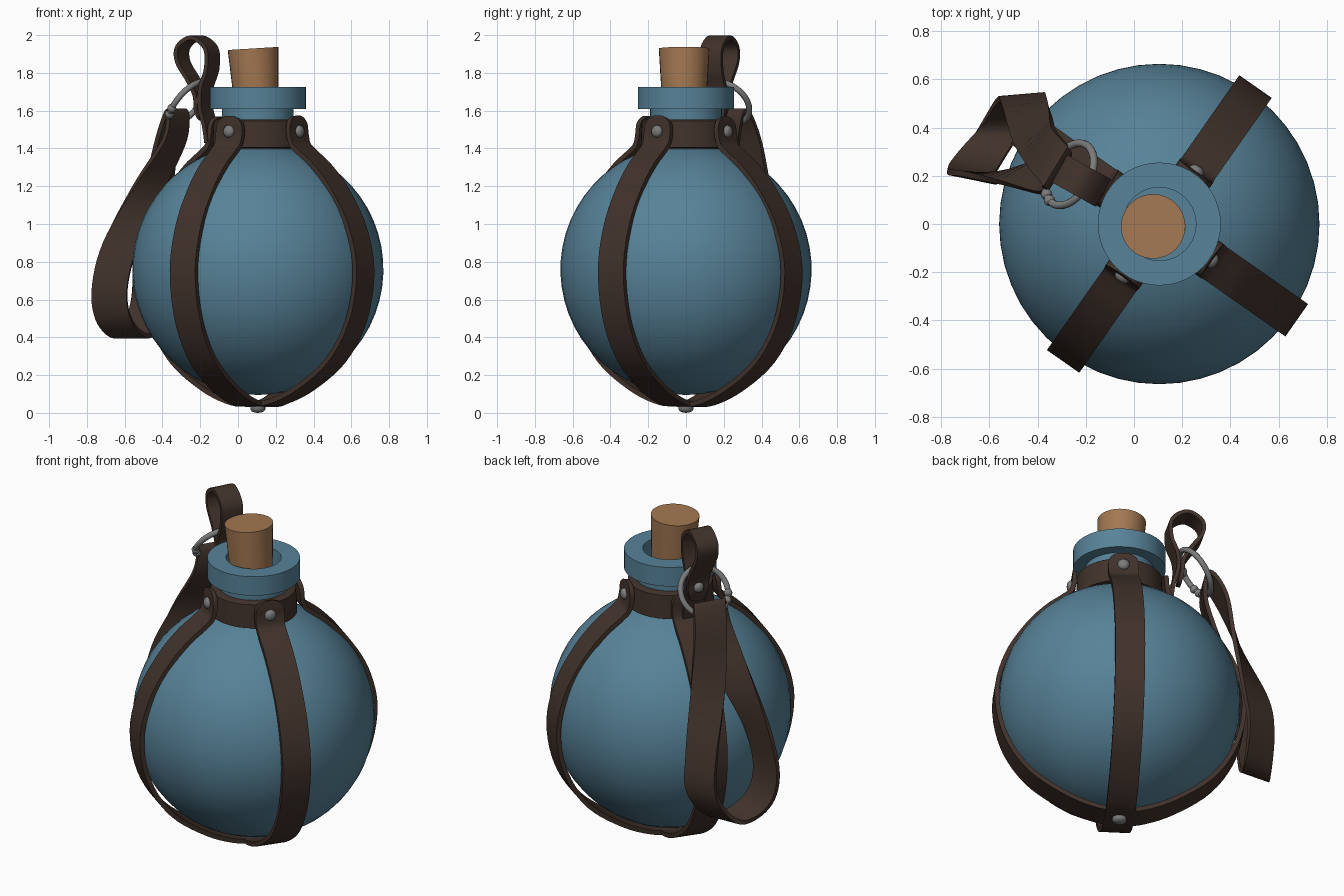
import bpy, bmesh, math
from mathutils import Vector, Matrix

if "Cube" in bpy.data.objects:
    bpy.data.objects.remove(bpy.data.objects["Cube"])

CX = 0.105  # axis of the bottle


def material(name, rgb):
    m = bpy.data.materials.new(name)
    m.diffuse_color = (*rgb, 1)
    m.use_nodes = True
    m.node_tree.nodes["Principled BSDF"].inputs["Base Color"].default_value = m.diffuse_color
    return m


BLUE = material("blue_glaze", (0.095, 0.225, 0.315))
LEATHER = material("brown_leather", (0.053, 0.032, 0.024))
CORK = material("cork", (0.37, 0.19, 0.085))
METAL = material("grey_metal", (0.2, 0.2, 0.2))


def finish(name, bm, mat, angle=40):
    bmesh.ops.recalc_face_normals(bm, faces=bm.faces)
    me = bpy.data.meshes.new(name)
    bm.to_mesh(me)
    bm.free()
    me.materials.append(mat)
    ob = bpy.data.objects.new(name, me)
    bpy.context.collection.objects.link(ob)
    bpy.context.view_layer.objects.active = ob
    ob.select_set(True)
    bpy.ops.object.shade_smooth_by_angle(angle=math.radians(angle))
    ob.select_set(False)
    return ob


def lathe(name, profile, mat, closed=False, steps=48, matrix=None):
    """Spin an (r, z) profile around the z axis."""
    bm = bmesh.new()
    vs = [bm.verts.new((r, 0, z)) for r, z in profile]
    es = [bm.edges.new(p) for p in zip(vs, vs[1:])]
    if closed:
        es.append(bm.edges.new((vs[-1], vs[0])))
    bmesh.ops.spin(bm, geom=vs + es, axis=(0, 0, 1), cent=(0, 0, 0),
                   angle=math.tau, steps=steps, use_duplicate=False)
    bmesh.ops.remove_doubles(bm, verts=bm.verts, dist=1e-4)
    bm.transform(matrix or Matrix.Translation((CX, 0, 0)))
    return finish(name, bm, mat)


def spline(a, b, c, d, t):
    return 0.5 * (2 * b + (c - a) * t + (2 * a - 5 * b + 4 * c - d) * t * t
                  + (3 * b - a - 3 * c + d) * t ** 3)


def ribbon(name, keys, thick, closed=False, sub=5):
    """Leather band through (centre, half-width vector) keys."""
    n = len(keys)
    pick = lambda i: keys[i % n] if closed else keys[max(0, min(n - 1, i))]
    pts = []
    for i in range(n if closed else n - 1):
        k = [pick(i + j) for j in (-1, 0, 1, 2)]
        pts += [[spline(*(q[c] for q in k), s / sub) for c in (0, 1)] for s in range(sub)]
    if not closed:
        pts.append(list(keys[-1]))
    bm = bmesh.new()
    rings = []
    m = len(pts)
    for i, (p, w) in enumerate(pts):
        nxt = pts[(i + 1) % m if closed else min(i + 1, m - 1)][0]
        prv = pts[(i - 1) % m if closed else max(i - 1, 0)][0]
        nrm = (nxt - prv).cross(w).normalized() * thick / 2
        rings.append([bm.verts.new(v) for v in (p - w - nrm, p + w - nrm, p + w + nrm, p - w + nrm)])
    for i in range(m if closed else m - 1):
        a, b = rings[i], rings[(i + 1) % m]
        for j in range(4):
            bm.faces.new((a[j], a[(j + 1) % 4], b[(j + 1) % 4], b[j]))
    if not closed:
        bm.faces.new(rings[0])
        bm.faces.new(rings[-1])
    return finish(name, bm, LEATHER)


def polar(angle, r, z):
    return Vector((CX + r * math.cos(angle), r * math.sin(angle), z))


def radial_keys(angle, rows):
    """Turn (r, z, half width) rows into band keys in one upright plane."""
    side = Vector((-math.sin(angle), math.cos(angle), 0))
    return [(polar(angle, r, z), side * h) for r, z, h in rows]


def rivet(name, pos, direction, size=0.033):
    mat = Matrix.Translation(pos) @ Vector(direction).to_track_quat('Z', 'Y').to_matrix().to_4x4()
    prof = [(size, -0.012), (size, 0.002), (size * 0.8, 0.013), (size * 0.45, 0.019), (0, 0.021)]
    lathe(name, prof, METAL, steps=16, matrix=mat)


# Round bottle with neck, rim and open mouth
R, CZ = 0.665, 0.76
ball = [(R * math.sin(a), CZ - R * math.cos(a)) for a in
        (math.radians(163.4) * i / 26 for i in range(27))]
ball[0] = (0, CZ - R)
lathe("bottle", ball + [(0.19, 1.61), (0.255, 1.61), (0.255, 1.725), (0.152, 1.725),
                        (0.152, 1.56), (0, 1.56)], BLUE)

# Tapered cork, leaning a little
lean = Matrix.Translation((0.102, -0.01, 1.56)) @ Matrix.Rotation(math.radians(-3.5), 4, 'Y')
lathe("cork_stopper", [(0, 0), (0.112, 0), (0.134, 0.37), (0, 0.37)], CORK, steps=32, matrix=lean)

# Leather collar around the neck
lathe("neck_collar", [(0.18, 1.40), (0.24, 1.405), (0.234, 1.545), (0.225, 1.552), (0.18, 1.552)],
      LEATHER, closed=True)

# Four straps running from collar to the bottom
W = 0.082
strap_rows = [(0.247, 1.565, 0.025), (0.25, 1.55, 0.058), (0.253, 1.52, 0.08), (0.256, 1.47, 0.085),
              (0.272, 1.415, W), (0.315, 1.375, W), (0.41, 1.30, W), (0.52, 1.175, W),
              (0.63, 0.985, W), (0.683, 0.75, W), (0.638, 0.49, W), (0.505, 0.275, W),
              (0.3, 0.125, W), (0.12, 0.052, W), (0, 0.045, W)]
for i in range(4):
    ang = math.radians(55 + 90 * i)
    rows = [(r, z + 0.002 * i, h) for r, z, h in strap_rows]
    ribbon(f"body_strap_{i + 1}", radial_keys(ang, rows), 0.026)
    rivet(f"strap_rivet_{i + 1}", polar(ang, 0.27, 1.49), (math.cos(ang), math.sin(ang), 0))
rivet("bottom_rivet", (CX, 0, 0.021), (0, 0, -1), 0.04)

# Teardrop leather loop standing behind the rim
LOOP = math.radians(151)
loop_rows = [(0.28, 1.43, 0.06), (0.292, 1.52, 0.065), (0.318, 1.62, 0.065), (0.315, 1.72, 0.065),
             (0.28, 1.82, 0.065), (0.285, 1.93, 0.065), (0.37, 1.987, 0.065), (0.452, 1.94, 0.065),
             (0.455, 1.86, 0.065), (0.39, 1.76, 0.065), (0.348, 1.68, 0.065), (0.343, 1.61, 0.062),
             (0.335, 1.565, 0.045), (0.333, 1.55, 0.02)]
ribbon("ring_loop", radial_keys(LOOP, loop_rows), 0.022)
rivet("loop_rivet", polar(LOOP, 0.357, 1.635), (math.cos(LOOP), math.sin(LOOP), 0), 0.03)

# Metal ring, tilted outward, with a small closing knob
out = Vector((math.cos(LOOP), math.sin(LOOP), 0))
side = Vector((-math.sin(LOOP), math.cos(LOOP), 0))
down = (out * 0.6 - Vector((0, 0, 0.8))).normalized()
centre = polar(LOOP, 0.425, 1.64)
frame = Matrix((side, down, side.cross(down))).transposed().to_4x4()
frame.translation = centre
tube = [(0.14 + 0.016 * math.cos(math.tau * i / 10), 0.016 * math.sin(math.tau * i / 10)) for i in range(10)]
lathe("metal_ring", tube, METAL, closed=True, steps=40, matrix=frame)
for i, a in enumerate((0.25, 0.55)):
    bm = bmesh.new()
    spot = centre + 0.14 * (side * math.cos(a) + down * math.sin(a))
    bmesh.ops.create_uvsphere(bm, u_segments=12, v_segments=8, radius=0.024,
                              matrix=Matrix.Translation(spot))
    finish(f"ring_knob_{i + 1}", bm, METAL)

# Long hanging strap: closed band that twists a quarter turn on both arms
hang = [(-.325, .24, 1.60, .52, .85), (-.38, .31, 1.45, .5, .85), (-.42, .39, 1.15, .8, .6),
        (-.455, .50, .80, 1, .1), (-.475, .52, .58, 1, .1), (-.55, .40, .41, 1, .05),
        (-.65, .26, .48, .97, -.15), (-.68, .20, .65, .97, -.2), (-.62, .20, .90, .97, -.1),
        (-.47, .22, 1.20, .85, .5), (-.335, .205, 1.45, .6, .8)]
ribbon("hanging_strap", [(Vector((x, y, z)), Vector((u, v, 0)).normalized() * 0.095)
                         for x, y, z, u, v in hang], 0.024, closed=True, sub=6)
